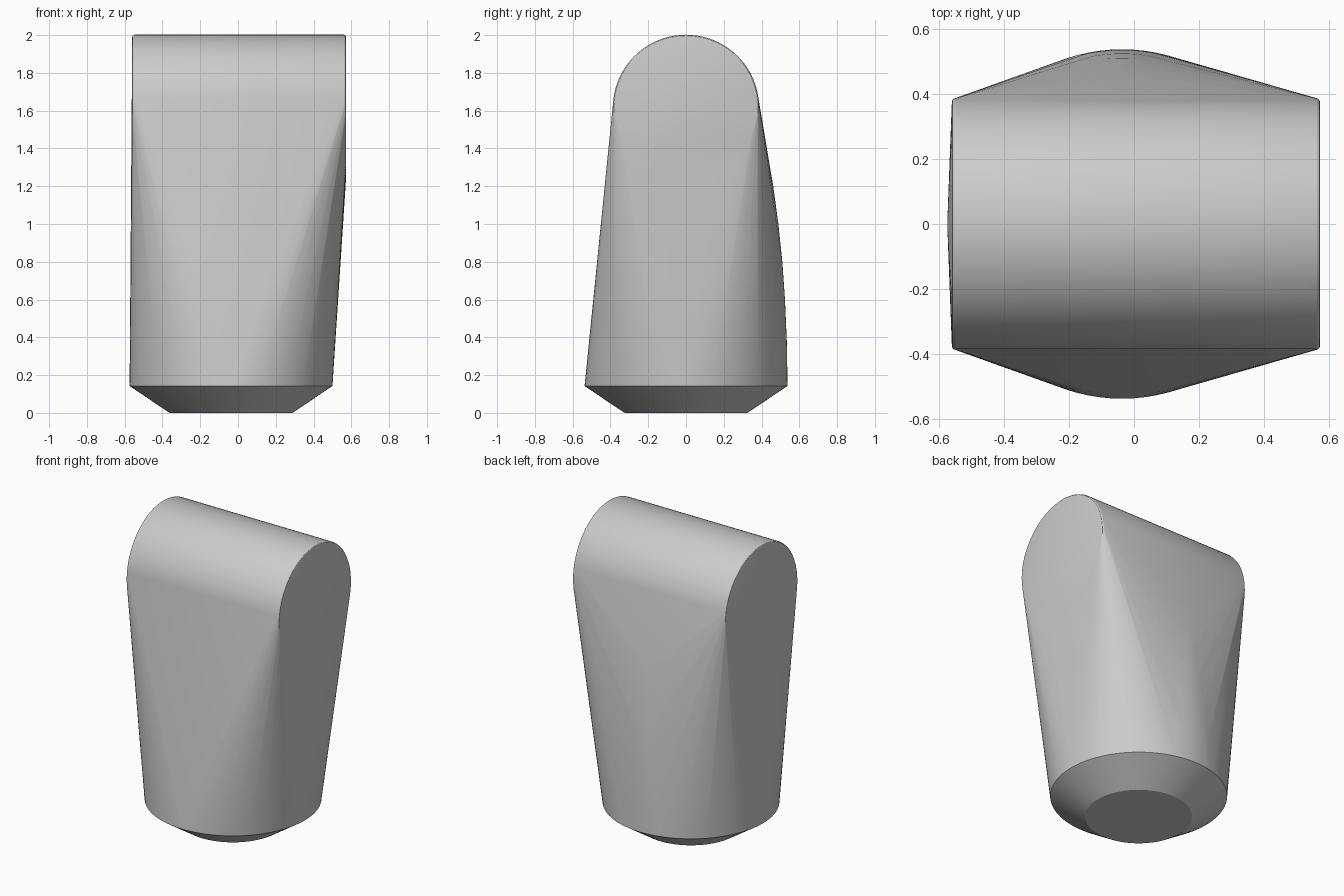
import bpy, bmesh
from math import sin, cos, pi, radians

cube = bpy.data.objects.get("Cube")
if cube:
    bpy.data.objects.remove(cube, do_unlink=True)

grey = bpy.data.materials.new("plain grey")
grey.use_nodes = True
colour = (0.6, 0.6, 0.6, 1)
grey.diffuse_color = colour
grey.node_tree.nodes["Principled BSDF"].inputs["Base Color"].default_value = colour

CENTRE_X = -0.037
SEGMENTS = 96


def level_arc(radius, z, start=0, sweep=2 * pi, count=SEGMENTS):
    """Points on a horizontal arc about the foot's axis."""
    angles = [start + sweep * i / count for i in range(count + 1)]
    return [(CENTRE_X + radius * cos(a), radius * sin(a), z) for a in angles[:-1]]


def end_ring(x, radius):
    """Points on an upright ring of the rounded top bar."""
    angles = [2 * pi * i / SEGMENTS for i in range(SEGMENTS)]
    return [(x, radius * cos(a), 1.615 + radius * sin(a)) for a in angles]


# Foot: small flat base flaring out to the wide rim
points = level_arc(0.325, 0) + level_arc(0.537, 0.142)

# Top bar: a lengthwise cylinder with finely rounded end edges
ROUND = 0.012
for end_x, side in ((-0.56, -1), (0.572, 1)):
    for step in range(4):
        a = step * pi / 6
        points += end_ring(end_x - side * ROUND * (1 - sin(a)),
                           0.387 - ROUND * (1 - cos(a)))

# Gentle swelling up the middle of the back
for z, radius, half in ((0.35, 0.535, 15), (0.6, 0.524, 12),
                        (0.8, 0.51, 10), (1.0, 0.489, 7), (1.2, 0.462, 4)):
    points += level_arc(radius, z, radians(90 - half), radians(2 * half), 10)

# Body: one taut skin stretched over all the sections
bm = bmesh.new()
for p in points:
    bm.verts.new(p)
hull = bmesh.ops.convex_hull(bm, input=bm.verts[:])
loose = [v for v in bm.verts if not v.link_faces]
bmesh.ops.delete(bm, geom=loose, context='VERTS')
bmesh.ops.dissolve_limit(bm, angle_limit=radians(0.2), verts=bm.verts[:], edges=bm.edges[:])
bmesh.ops.recalc_face_normals(bm, faces=bm.faces[:])

mesh = bpy.data.meshes.new("tapered_body")
bm.to_mesh(mesh)
bm.free()
mesh.materials.append(grey)
body = bpy.data.objects.new("tapered_body", mesh)
bpy.context.collection.objects.link(body)

bpy.ops.object.select_all(action='DESELECT')
body.select_set(True)
bpy.context.view_layer.objects.active = body
bpy.ops.object.shade_smooth_by_angle(angle=radians(30))
